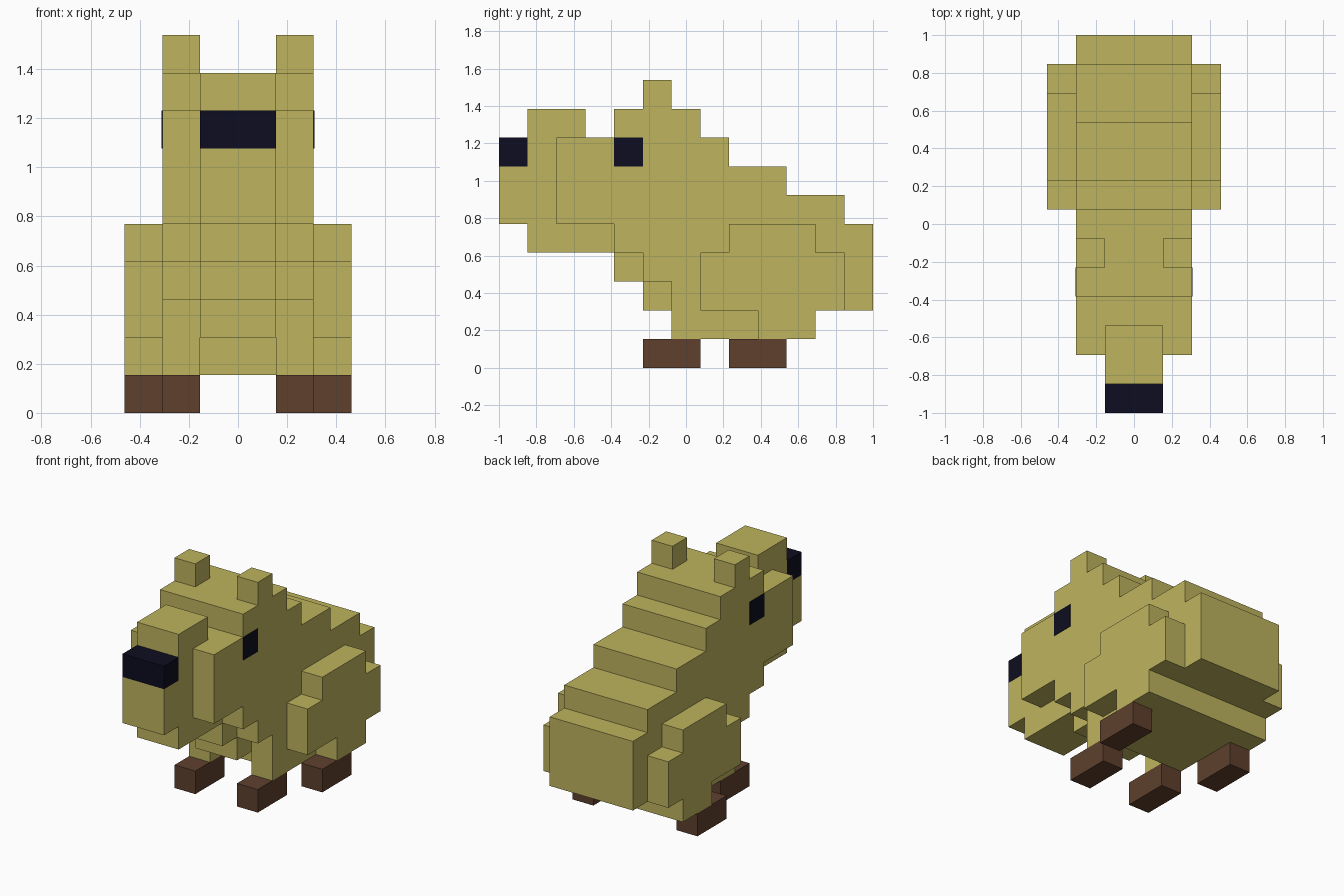
import bpy
import bmesh

cube = bpy.data.objects.get("Cube")
if cube:
    bpy.data.objects.remove(cube, do_unlink=True)

U = 2 / 13  # one block


def material(name, rgb):
    m = bpy.data.materials.new(name)
    m.use_nodes = True
    m.diffuse_color = (*rgb, 1)
    bsdf = next(n for n in m.node_tree.nodes if n.type == 'BSDF_PRINCIPLED')
    bsdf.inputs["Base Color"].default_value = (*rgb, 1)
    bsdf.inputs["Roughness"].default_value = 0.8
    return m


FUR = material("straw_fur", (0.515, 0.456, 0.112))
BROWN = material("brown_feet", (0.114, 0.051, 0.027))
DARK = material("dark_navy", (0.004, 0.004, 0.015))


def prism(name, profile, x0, x1, mat, mirror=False):
    """Extrude a side profile of (y, z) block steps from x0 to x1."""
    bm = bmesh.new()
    face = bm.faces.new([bm.verts.new((x0 * U, (y - 6.5) * U, z * U)) for y, z in profile])
    ext = bmesh.ops.extrude_face_region(bm, geom=[face])
    moved = [v for v in ext["geom"] if isinstance(v, bmesh.types.BMVert)]
    bmesh.ops.translate(bm, verts=moved, vec=((x1 - x0) * U, 0, 0))
    bmesh.ops.recalc_face_normals(bm, faces=bm.faces)
    mesh = bpy.data.meshes.new(name)
    bm.to_mesh(mesh)
    bm.free()
    mesh.materials.append(mat)
    obj = bpy.data.objects.new(name, mesh)
    bpy.context.collection.objects.link(obj)
    if mirror:
        obj.modifiers.new("Mirror", 'MIRROR').use_mirror_merge = False
    return obj


def block(name, y0, y1, z0, z1, x0, x1, mat, mirror=False):
    return prism(name, [(y0, z0), (y1, z0), (y1, z1), (y0, z1)], x0, x1, mat, mirror)


# Stepped head and body
prism("body", [(2, 5), (2, 8), (4, 8), (4, 9), (7, 9), (7, 8), (8, 8), (8, 7),
               (10, 7), (10, 6), (12, 6), (12, 5), (13, 5), (13, 2), (11, 2),
               (11, 1), (7, 1), (7, 2), (6, 2), (6, 3), (5, 3), (5, 4),
               (4, 4), (4, 5)], -2, 2, FUR)

# Narrow muzzle, nose and chest
prism("muzzle", [(0, 5), (0, 7), (1, 7), (1, 9), (3, 9), (3, 8), (2, 8),
                 (2, 5), (4, 5), (4, 4), (1, 4), (1, 5)], -1, 1, FUR)
block("nose", 0, 1, 7, 8, -1, 1, DARK)
block("throat", 4, 5, 3, 4, -1, 1, FUR)
block("chest", 5, 6, 2, 3, -1, 1, FUR)

# Paired parts
block("ears", 5, 6, 9, 10, 1, 2, FUR, True)
block("eyes", 4, 5, 7, 8, 2, 2.02, DARK, True)
block("front_legs", 6, 7, 1, 2, 1, 2, FUR, True)
block("front_feet", 5, 7, 0, 1, 1, 2, BROWN, True)
prism("haunches", [(7, 2), (7, 4), (8, 4), (8, 5), (11, 5), (11, 4), (12, 4),
                   (12, 2), (11, 2), (11, 1), (9, 1), (9, 2)], 2, 3, FUR, True)
block("back_feet", 8, 10, 0, 1, 2, 3, BROWN, True)
